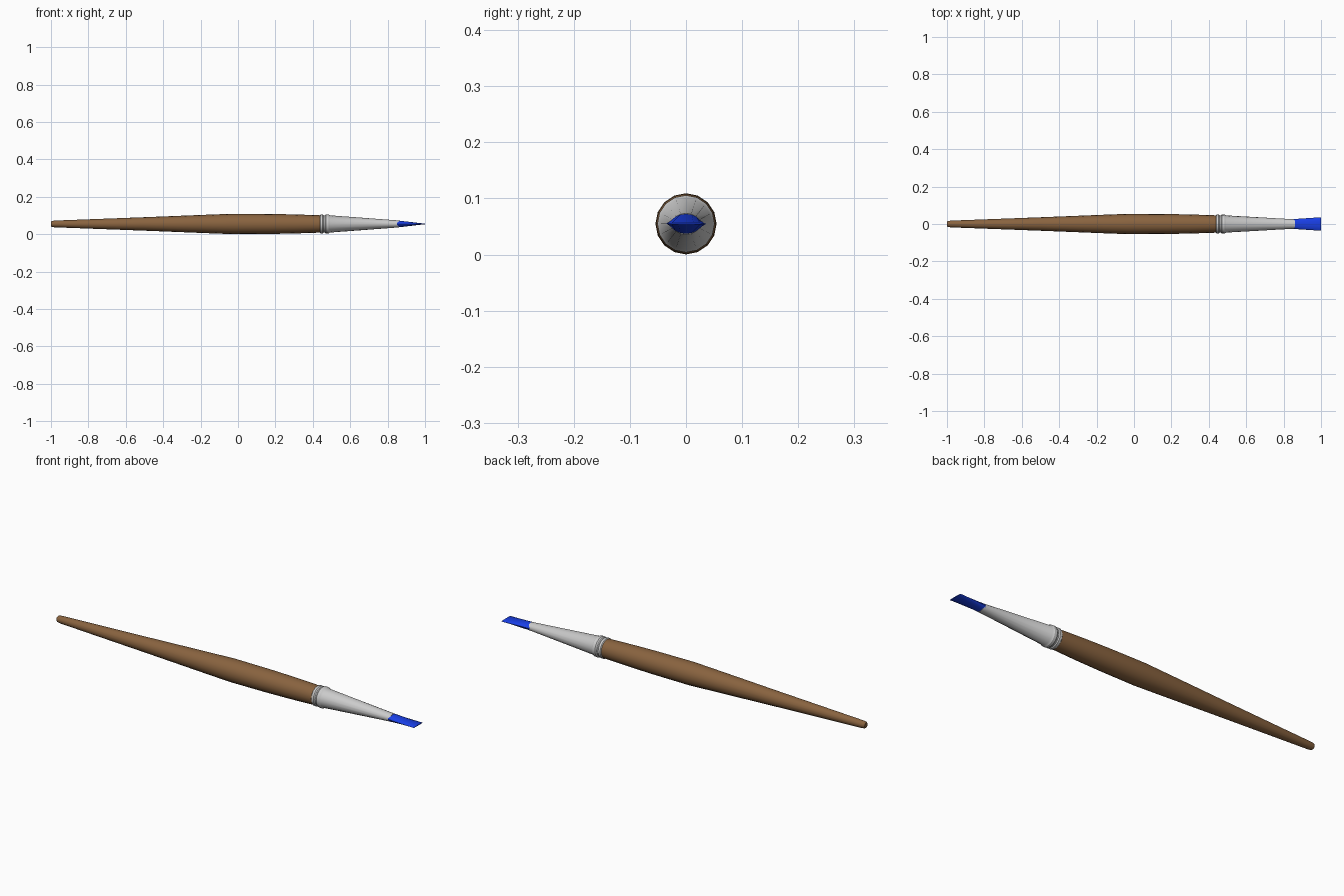
import bpy, bmesh, math

if "Cube" in bpy.data.objects:
    bpy.data.objects.remove(bpy.data.objects["Cube"])

SIDES = 16
AXIS_Z = 0.0548


def material(name, color):
    m = bpy.data.materials.new(name)
    m.diffuse_color = (*color, 1)
    m.use_nodes = True
    m.node_tree.nodes["Principled BSDF"].inputs["Base Color"].default_value = m.diffuse_color
    return m


def loft(name, sections, mat=None):
    """Loft elliptical rings (x, half width y, half height z) along x."""
    bm = bmesh.new()
    rings = []
    for x, ry, rz in sections:
        rings.append([bm.verts.new((x, ry * math.cos(a), AXIS_Z + rz * math.sin(a)))
                      for a in (2 * math.pi * i / SIDES for i in range(SIDES))])
    for r0, r1 in zip(rings, rings[1:]):
        for i in range(SIDES):
            j = (i + 1) % SIDES
            bm.faces.new((r0[i], r0[j], r1[j], r1[i]))
    bm.faces.new(rings[0])
    bm.faces.new(rings[-1])
    bmesh.ops.recalc_face_normals(bm, faces=bm.faces)
    me = bpy.data.meshes.new(name)
    bm.to_mesh(me)
    bm.free()
    ob = bpy.data.objects.new(name, me)
    bpy.context.collection.objects.link(ob)
    if mat:
        me.materials.append(mat)
    bpy.ops.object.select_all(action='DESELECT')
    ob.select_set(True)
    bpy.context.view_layer.objects.active = ob
    bpy.ops.object.shade_smooth_by_angle(angle=math.radians(30))
    return ob


def turned(profile):
    return [(x, r, r) for x, r in profile]


wood = material("wood", (0.25, 0.125, 0.05))
paint = material("paint", (0.01, 0.05, 0.8))

# Wooden handle, swelling toward the middle with a rounded butt
loft("handle", turned([(-1.0, 0.012), (-0.995, 0.016), (-0.98, 0.018),
                       (-0.5, 0.036), (-0.2, 0.048), (-0.03, 0.0545),
                       (0.17, 0.0535), (0.30, 0.051), (0.45, 0.046)]), wood)

# Metal ferrule: two crimped beads, then a taper that flattens at the tip
loft("ferrule", turned([(0.438, 0.046), (0.442, 0.050), (0.453, 0.050),
                        (0.458, 0.046), (0.464, 0.046), (0.470, 0.051),
                        (0.484, 0.051), (0.492, 0.046)])
     + [(0.84, 0.026, 0.020), (0.86, 0.025, 0.019)])

# Flat bristles, spreading sideways to a chisel edge
loft("bristles", [(0.85, 0.0255, 0.0175), (0.862, 0.027, 0.0175),
                  (1.0, 0.036, 0.0015)], paint)
